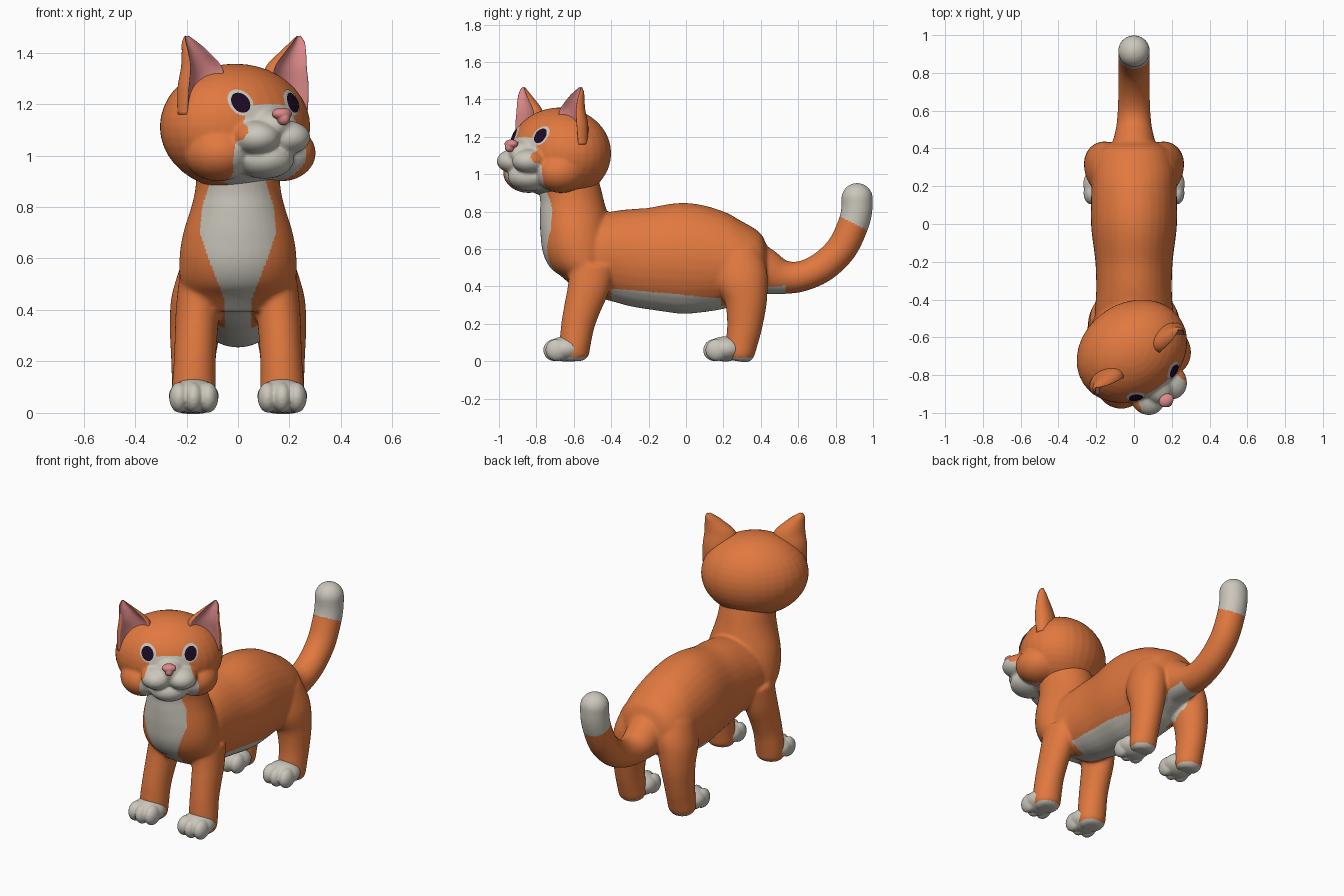
import bpy, bmesh, math
from mathutils import Vector, Matrix
from mathutils.bvhtree import BVHTree

if "Cube" in bpy.data.objects:
    bpy.data.objects.remove(bpy.data.objects["Cube"], do_unlink=True)


def material(name, rgb):
    m = bpy.data.materials.new(name)
    m.use_nodes = True
    m.diffuse_color = (*rgb, 1)
    bsdf = next(n for n in m.node_tree.nodes if n.type == "BSDF_PRINCIPLED")
    bsdf.inputs["Base Color"].default_value = (*rgb, 1)
    bsdf.inputs["Roughness"].default_value = 0.7
    return m


ORANGE = material("orange fur", (0.75, 0.19, 0.05))
WHITE = material("white fur", (0.6, 0.57, 0.5))
PINK = material("pink skin", (0.72, 0.25, 0.25))
DARK = material("dark eye", (0.012, 0.003, 0.016))


def ball(bm, centre, radii):
    bmesh.ops.create_uvsphere(bm, u_segments=32, v_segments=20, radius=1,
                              matrix=Matrix.Translation(centre) @ Matrix.Diagonal((*radii, 1)))


def spline(pts, steps):
    """Smooth rows running through the control rows."""
    pts = [Vector(p) for p in pts]
    rows = []
    for i in range(len(pts) - 1):
        a, b, c, d = pts[max(i - 1, 0)], pts[i], pts[i + 1], pts[min(i + 2, len(pts) - 1)]
        for k in range(steps):
            t = k / steps
            rows.append(b + (c - a) * (t / 2) + (a - b * 2.5 + c * 2 - d / 2) * t**2
                        + ((b - c) * 1.5 + (d - a) / 2) * t**3)
    return rows + [pts[-1]]


def tube(bm, pts, side=1, n=32, steps=6, hollow=False):
    """Loft of ellipses along rows of x, y, z, width radius, depth radius."""
    rows = spline(pts, steps)
    rings = []
    for i, r in enumerate(rows):
        t = (rows[min(i + 1, len(rows) - 1)] - rows[max(i - 1, 0)])
        v = Vector((0, -t[2], t[1])).normalized()
        ring = []
        for k in range(n):
            a = math.tau * k / n
            s = math.sin(a)
            if hollow and s > 0.55:
                s = 0.55 - 1.6 * (s - 0.55)
            p = Vector(r[:3]) + Vector((r[3] * math.cos(a), 0, 0)) + v * (r[4] * s)
            ring.append(bm.verts.new((p.x * side, p.y, p.z)))
        rings.append(ring)
    for lo, hi in zip(rings, rings[1:]):
        for k in range(n):
            j = (k + 1) % n
            f = bm.faces.new((lo[k], lo[j], hi[j], hi[k]))
            if hollow and math.sin(math.tau * (k + 0.5) / n) > 0.55:
                f.material_index = 1
    bm.faces.new(rings[0])
    bm.faces.new(rings[-1])


def finish(bm, name, *mats, recalc=True):
    if recalc:
        bmesh.ops.recalc_face_normals(bm, faces=bm.faces)
    me = bpy.data.meshes.new(name)
    bm.to_mesh(me)
    bm.free()
    ob = bpy.data.objects.new(name, me)
    bpy.context.scene.collection.objects.link(ob)
    for m in mats:
        me.materials.append(m)
    for p in me.polygons:
        p.use_smooth = True
    return ob


def fuse(ob, voxel, rounds, rule=None):
    """Melt overlapping shapes into one skin, then colour faces by a rule."""
    mats = list(ob.data.materials)
    rm = ob.modifiers.new("melt", "REMESH")
    rm.mode = "VOXEL"
    rm.voxel_size = voxel
    sm = ob.modifiers.new("soften", "SMOOTH")
    sm.factor = 0.5
    sm.iterations = rounds
    bpy.context.view_layer.update()
    me = bpy.data.meshes.new_from_object(ob.evaluated_get(bpy.context.evaluated_depsgraph_get()))
    ob.modifiers.clear()
    ob.data = me
    me.materials.clear()
    for m in mats:
        me.materials.append(m)
    for p in me.polygons:
        p.use_smooth = True
        p.material_index = int(bool(rule and rule(p.center, p.normal)))


def width_at(z, table):
    """Half width of a marking at a height; zero outside the table."""
    for (z0, w0), (z1, w1) in zip(table, table[1:]):
        if z0 <= z <= z1:
            return w0 + (w1 - w0) * (z - z0) / (z1 - z0)
    return 0


# Torso, neck, legs and tail
bm = bmesh.new()
tube(bm, [(0, .45, .52, .06, .07), (0, .4, .52, .17, .15), (0, .3, .53, .215, .21),
          (0, .2, .535, .225, .26), (0, 0, .55, .228, .297), (0, -.2, .55, .205, .272),
          (0, -.35, .56, .2, .25), (0, -.5, .56, .205, .21), (0, -.62, .55, .16, .13)])
tube(bm, [(0, -.53, .4, .15, .07), (0, -.545, .5, .22, .145), (0, -.575, .6, .228, .188),
          (0, -.592, .7, .213, .188), (0, -.605, .8, .182, .178), (0, -.615, .88, .165, .167),
          (0, -.64, 1, .16, .16)])
tube(bm, [(0, .32, .52, .13, .14), (0, .42, .48, .115, .125), (0, .52, .45, .094, .092),
          (0, .62, .455, .086, .082), (0, .73, .505, .084, .083), (0, .83, .6, .084, .083),
          (0, .89, .72, .084, .083), (0, .912, .8, .084, .084), (0, .915, .87, .084, .084)])
ball(bm, (0, .915, .87), (.085, .085, .084))
for side in (1, -1):
    tube(bm, [(.15, -.5, .52, .08, .12), (.157, -.52, .4, .085, .112), (.163, -.55, .3, .083, .1),
              (.168, -.577, .2, .082, .09), (.172, -.592, .1, .085, .084),
              (.172, -.6, .03, .082, .078), (.172, -.6, 0, .055, .05)], side)
    tube(bm, [(.12, .26, .58, .1, .13), (.147, .295, .45, .112, .143), (.165, .32, .33, .1, .115),
              (.174, .315, .2, .086, .096), (.175, .298, .1, .082, .086),
              (.175, .285, .03, .08, .076), (.175, .28, 0, .055, .05)], side)

BIB = [(.38, .03), (.5, .075), (.6, .115), (.7, .147), (.8, .14), (.95, .09)]


def body_white(c, n):
    x = abs(c.x)
    if c.y > .7:                                   # tail tip
        return c.z + .5 * (c.y - .9) > .735
    if c.z < .02:                                  # soles
        return True
    if c.y < -.5 and n.y < 0 and x < width_at(c.z, BIB):
        return True
    if -.4 < c.y < .19:                            # belly
        return c.z < .353 - .09 * c.y and x < .2
    if c.y >= .19:                                 # between the hind legs
        return x < .08 and n.z < -.25 and .25 < c.z < .45 and c.y < .53
    return x < .05 and n.z < -.3 and c.z > .25     # between the front legs


body = finish(bm, "body", ORANGE, WHITE)
fuse(body, .008, 22, body_white)

# Paws with three toes
for side, hand in ((1, "left"), (-1, "right")):
    for y, end in ((-.645, "front"), (.21, "hind")):
        bm = bmesh.new()
        x = .172 * side
        ball(bm, (x, y, .066), (.097, .1, .067))
        for k in (-1, 0, 1):
            ball(bm, (x + .056 * k, y - .058 + .012 * abs(k), .06), (.039, .06, .059))
        fuse(finish(bm, f"{end}_{hand}_paw", WHITE), .006, 3)

# Head, built facing forward and then turned
TURN = Matrix.Translation((0, -.69, 0)) @ Matrix.Rotation(math.radians(35), 4, "Z")
bm = bmesh.new()
ball(bm, (0, .02, 1.112), (.31, .255, .245))
ball(bm, (0, -.18, 1.115), (.085, .125, .07))      # nose bridge
ball(bm, (0, -.18, .985), (.115, .115, .075))      # chin
for side in (1, -1):
    ball(bm, (.072 * side, -.225, 1.07), (.09, .1, .066))
    ball(bm, (.15 * side, -.08, 1.01), (.13, .14, .11))

MASK = [(.8, .12), (.9, .13), (.98, .175), (1.04, .165), (1.1, .14), (1.19, .095), (1.2, .05)]


def head_white(c, n):
    return c.y < -.06 and abs(c.x) < width_at(c.z, MASK)


head = finish(bm, "head", ORANGE, WHITE)
fuse(head, .008, 9, head_white)
bm = bmesh.new()
bm.from_mesh(head.data)
skin = BVHTree.FromBMesh(bm)
bm.free()
head.matrix_world = TURN


def patch(name, x, z, rx, rz, lift, mat, n=32, layers=5):
    """Thin oval laid on the face."""
    bm = bmesh.new()

    def vert(u, v):
        hit, normal, _, _ = skin.ray_cast(Vector((x + u, -1, z + v)), Vector((0, 1, 0)))
        return bm.verts.new(hit + normal * lift)

    middle, inner = vert(0, 0), None
    for i in range(1, layers + 1):
        q = i / layers
        ring = [vert(rx * q * math.cos(math.tau * k / n), rz * q * math.sin(math.tau * k / n))
                for k in range(n)]
        for k in range(n):
            j = (k + 1) % n
            bm.faces.new((inner[k], ring[k], ring[j], inner[j]) if inner
                         else (middle, ring[k], ring[j]))
        inner = ring
    finish(bm, name, mat, recalc=False).matrix_world = TURN


# Eyes and ears
for side, hand in ((1, "left"), (-1, "right")):
    patch(f"{hand}_eye_white", .12 * side, 1.205, .046, .05, .003, WHITE)
    patch(f"{hand}_eye", .122 * side, 1.203, .034, .038, .006, DARK)
    bm = bmesh.new()
    tube(bm, [(.2, -.03, 1.16, .1, .06), (.2, -.035, 1.26, .1, .07), (.2, -.04, 1.34, .09, .058),
              (.23, -.04, 1.4, .058, .042), (.255, -.035, 1.44, .031, .026),
              (.266, -.03, 1.465, .008, .008)], side, n=48, hollow=True)
    finish(bm, f"{hand}_ear", ORANGE, PINK).matrix_world = TURN

# Nose
bm = bmesh.new()
ball(bm, (0, -.298, 1.162), (.042, .034, .024))
ball(bm, (0, -.308, 1.143), (.024, .028, .026))
nose = finish(bm, "nose", PINK)
fuse(nose, .004, 5)
nose.matrix_world = TURN
